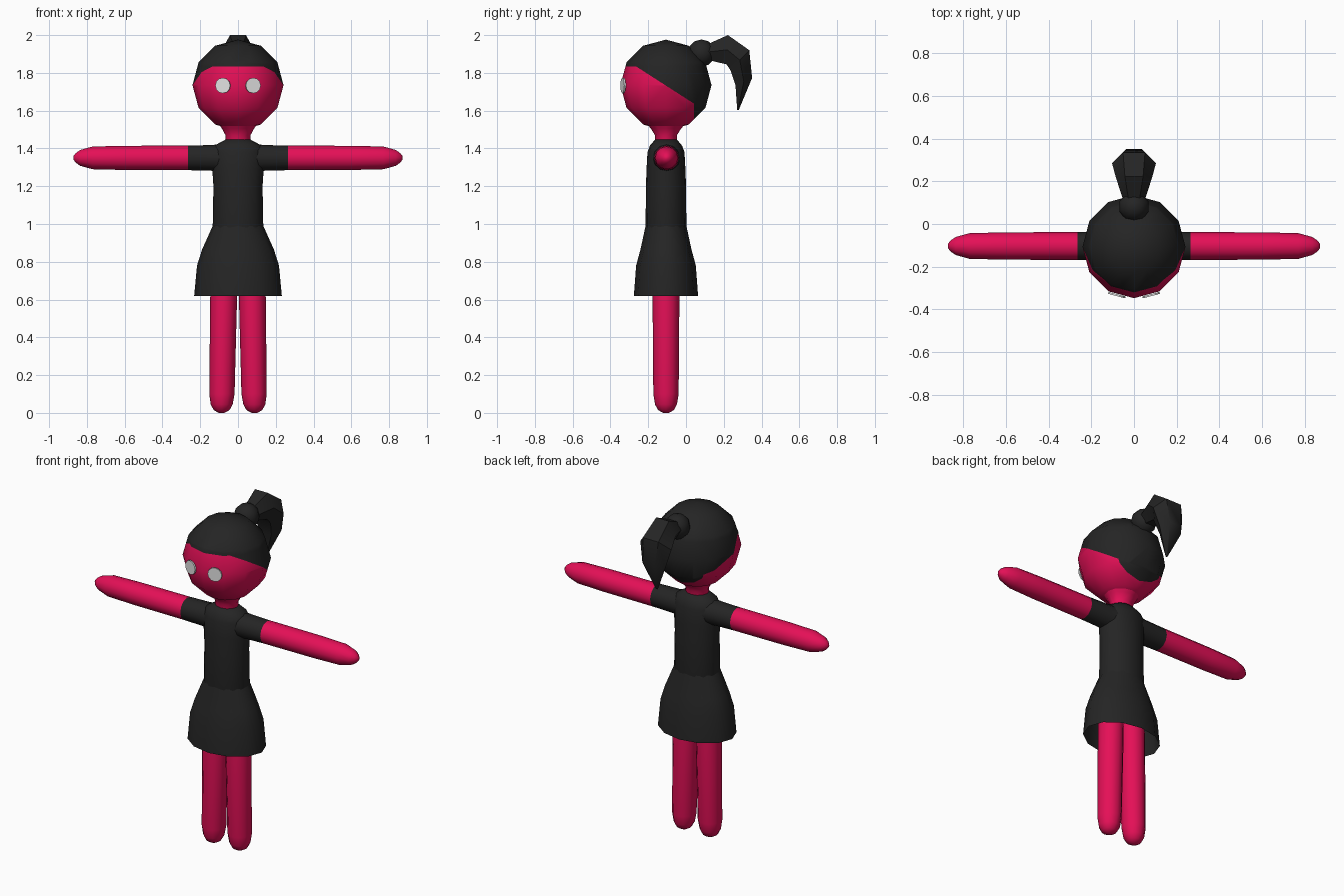
import bpy
import bmesh
from math import cos, sin, pi, radians
from mathutils import Vector, Matrix

cube = bpy.data.objects.get("Cube")
if cube:
    bpy.data.objects.remove(cube)

Y = -0.106  # depth of the body axis


def material(name, color):
    m = bpy.data.materials.new(name)
    m.use_nodes = True
    m.diffuse_color = color
    bsdf = next(n for n in m.node_tree.nodes if n.type == 'BSDF_PRINCIPLED')
    bsdf.inputs["Base Color"].default_value = color
    return m


pink = material("pink_skin", (0.78, 0.005, 0.095, 1))
black = material("black_cloth_and_hair", (0.018, 0.018, 0.018, 1))
white = material("pale_grey_eye", (0.75, 0.75, 0.75, 1))


def finish(name, bm, mats, angle=50):
    bmesh.ops.recalc_face_normals(bm, faces=bm.faces)
    me = bpy.data.meshes.new(name)
    bm.to_mesh(me)
    bm.free()
    for m in mats:
        me.materials.append(m)
    me.shade_smooth()
    me.set_sharp_from_angle(angle=radians(angle))
    ob = bpy.data.objects.new(name, me)
    bpy.context.scene.collection.objects.link(ob)
    return ob


def loft(name, sections, mat, sides=12, caps=(True, True), angle=50):
    """Skin a row of ellipses given as (centre, half-axis u, half-axis v)."""
    bm = bmesh.new()
    rings = []
    for c, u, v in sections:
        rings.append([bm.verts.new(Vector(c) + Vector(u) * cos(2 * pi * i / sides)
                                   + Vector(v) * sin(2 * pi * i / sides))
                      for i in range(sides)])
    for a, b in zip(rings, rings[1:]):
        for i in range(sides):
            j = (i + 1) % sides
            bm.faces.new((a[i], a[j], b[j], b[i]))
    for ring, cap in zip((rings[0], rings[-1]), caps):
        if cap:
            bm.faces.new(ring)
    return finish(name, bm, [mat], angle)


def upright(rows):
    """Horizontal ellipses from (z, x radius, y radius)."""
    return [((0, Y, z), (rx, 0, 0), (0, ry, 0)) for z, rx, ry in rows]


# Head: hair is everything above the fringe, the slanted side line or behind the ear
bm = bmesh.new()
centre = Vector((0, Y, 1.735))
bmesh.ops.create_uvsphere(bm, u_segments=12, v_segments=6, radius=0.241,
                          matrix=Matrix.Translation(centre))
hair_planes = [(Vector((0, -0.24, 1.835)), Vector((0, 0, 1))),
               (Vector((0, 0.038, 1.64)), Vector((0, 0.54, 0.84))),
               (Vector((0, 0.042, 1.6)), Vector((0, 1, 0)))]
for co, no in hair_planes:
    bmesh.ops.bisect_plane(bm, geom=bm.verts[:] + bm.edges[:] + bm.faces[:],
                           plane_co=co, plane_no=no, dist=0.0005)
for f in bm.faces:
    mid = f.calc_center_median()
    f.material_index = int(any((mid - co).dot(no) > 0 for co, no in hair_planes))
finish("head", bm, [pink, black], 60)

# Neck
loft("neck", upright([(1.42, 0.066, 0.058), (1.47, 0.066, 0.058),
                      (1.505, 0.085, 0.08), (1.54, 0.11, 0.11)]), pink)

# Dress: torso and open skirt
loft("torso", upright([(0.96, 0.128, 0.104), (0.985, 0.134, 0.108), (1.2, 0.13, 0.106),
                       (1.29, 0.136, 0.103), (1.38, 0.138, 0.098),
                       (1.415, 0.125, 0.085), (1.447, 0.066, 0.058)]),
     black, 16)
loft("skirt", upright([(0.99, 0.134, 0.108), (0.865, 0.19, 0.135),
                       (0.78, 0.217, 0.158), (0.62, 0.232, 0.17)]),
     black, 12, (False, False))

for side, s in (("left", 1), ("right", -1)):
    # Sleeve and arm along x
    def along_x(rows):
        return [((s * x, Y + 0.003, 1.35), (0, r, 0), (0, 0, r)) for x, r in rows]
    loft(side + "_sleeve", along_x([(0.07, 0.075), (0.14, 0.068), (0.265, 0.065)]), black)
    loft(side + "_arm", along_x([(0.26, 0.065), (0.6, 0.064), (0.77, 0.06),
                                 (0.835, 0.042), (0.858, 0.026), (0.871, 0.01)]), pink)

    # Leg, leaning slightly outwards towards the foot
    leg = [(0.95, 0.07), (0.6, 0.071), (0.1, 0.067), (0.045, 0.058),
           (0.015, 0.042), (0, 0.015)]
    loft(side + "_leg", [((s * (0.087 - 0.018 * z), Y, z), (r, 0, 0), (0, r, 0))
                         for z, r in leg], pink)

    # Eye: thin disc turned to follow the face
    bm = bmesh.new()
    bmesh.ops.create_cone(bm, cap_ends=True, segments=12, radius1=0.041, radius2=0.041,
                          depth=0.009,
                          matrix=Matrix.Translation((s * 0.08, -0.333, 1.733))
                          @ Matrix.Rotation(s * radians(15), 4, 'Z')
                          @ Matrix.Rotation(radians(90), 4, 'X'))
    finish(side + "_eye", bm, [white], 30)

# Hair tie bun
bm = bmesh.new()
bmesh.ops.create_uvsphere(bm, u_segments=10, v_segments=6, radius=0.072,
                          matrix=Matrix.Translation((0, 0.082, 1.905)))
finish("hair_bun", bm, [black], 60)

# Ponytail: each row is outer edge (y, z), inner edge (y, z) and half width
tail = [((0.11, 1.95), (0.11, 1.87), 0.05),
        ((0.222, 2.0), (0.215, 1.845), 0.085),
        ((0.335, 1.92), (0.235, 1.815), 0.103),
        ((0.35, 1.773), (0.262, 1.735), 0.075),
        ((0.279, 1.603), (0.271, 1.603), 0.006)]
sections = []
for (yo, zo), (yi, zi), w in tail:
    # hexagon corners reach only sin(60) of the half-axis
    half = Vector((0, yo - yi, zo - zi)) / 2 / sin(pi / 3)
    sections.append(((0, (yo + yi) / 2, (zo + zi) / 2), (w, 0, 0), half))
loft("ponytail", sections, black, 6, angle=40)
